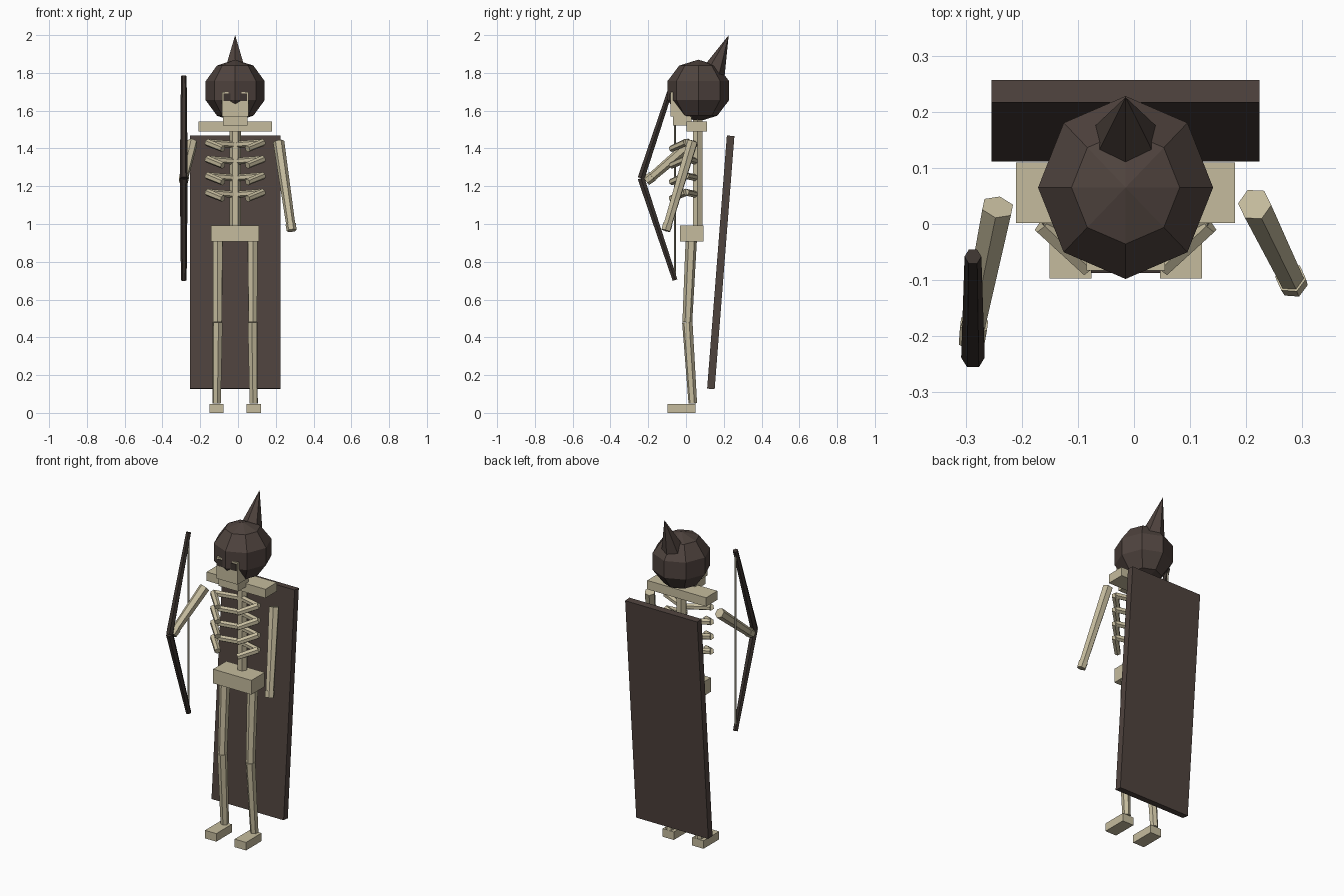
import bpy, bmesh, math
from mathutils import Vector, Matrix

if "Cube" in bpy.data.objects:
    bpy.data.objects.remove(bpy.data.objects["Cube"])

CX = -0.015  # body centre line


def material(name, r, g, b):
    m = bpy.data.materials.new(name)
    m.diffuse_color = (r, g, b, 1)
    m.use_nodes = True
    m.node_tree.nodes["Principled BSDF"].inputs["Base Color"].default_value = m.diffuse_color
    return m


BONE = material("bone", 0.56, 0.50, 0.34)
CLOTH = material("dark brown cloth", 0.078, 0.056, 0.048)
WOOD = material("dark wood", 0.045, 0.034, 0.029)
CORD = material("bow cord", 0.40, 0.37, 0.28)


def finish(name, bm, mat):
    bmesh.ops.recalc_face_normals(bm, faces=bm.faces)
    me = bpy.data.meshes.new(name)
    bm.to_mesh(me)
    bm.free()
    me.materials.append(mat)
    ob = bpy.data.objects.new(name, me)
    bpy.context.collection.objects.link(ob)
    return ob


def box(name, x, y, z, mat):
    """Box given as (min, max) along each axis."""
    bm = bmesh.new()
    bmesh.ops.create_cube(bm, size=1)
    for v in bm.verts:
        v.co = Vector([(a + b) / 2 + c * (b - a) for c, (a, b) in zip(v.co, (x, y, z))])
    return finish(name, bm, mat)


def rod(name, a, b, r1, r2, mat, sides=6, spin=0.0):
    """Tapered prism from point a to point b."""
    a, b = Vector(a), Vector(b)
    d = b - a
    bm = bmesh.new()
    bmesh.ops.create_cone(bm, cap_ends=True, segments=sides, radius1=r1, radius2=r2, depth=d.length)
    m = (Matrix.Translation((a + b) / 2) @ d.to_track_quat('Z', 'Y').to_matrix().to_4x4()
         @ Matrix.Rotation(spin, 4, 'Z'))
    bmesh.ops.transform(bm, matrix=m, verts=bm.verts)
    return finish(name, bm, mat)


# Hood: low-poly ball with a backward-leaning peak
bm = bmesh.new()
bmesh.ops.create_uvsphere(bm, u_segments=8, v_segments=5, radius=0.164)
bmesh.ops.transform(bm, matrix=Matrix.Translation((CX, 0.065, 1.706)) @ Matrix.Diagonal((1, 1.045, 1, 1)),
                    verts=bm.verts)
finish("hood", bm, CLOTH)
rod("hood_peak", (CX, 0.12, 1.74), (CX, 0.226, 2.0), 0.083, 0.0, CLOTH)

# Skull, jaw and eye sockets
box("skull", (CX - 0.07, CX + 0.07), (-0.083, 0.05), (1.57, 1.70), BONE)
box("jaw", (CX - 0.065, CX + 0.065), (-0.07, 0.03), (1.522, 1.572), BONE)
for s, side in ((-1, "left"), (1, "right")):
    xs = sorted((CX + s * 0.018, CX + s * 0.062))
    box(side + "_eye_socket", xs, (-0.087, -0.082), (1.65, 1.69), WOOD)

# Torso
box("shoulder_bar", (CX - 0.195, CX + 0.195), (0.002, 0.11), (1.49, 1.543), BONE)
rod("spine", (CX, 0.062, 0.97), (CX, 0.062, 1.58), 0.03, 0.03, BONE, spin=math.pi / 6)
box("pelvis", (CX - 0.127, CX + 0.127), (-0.033, 0.093), (0.907, 0.992), BONE)

# Ribs, legs and feet on both sides
for s, side in ((-1, "left"), (1, "right")):
    for i in range(4):
        z = 1.42 - i * 0.088
        outer = (CX + s * 0.148, 0.0, z + 0.012)
        rod(f"{side}_back_rib_{i + 1}", (CX, 0.055, z), outer, 0.018, 0.018, BONE)
        rod(f"{side}_front_rib_{i + 1}", outer, (CX + s * 0.065, -0.078, z - 0.022), 0.02, 0.018, BONE)
    hip = (CX + s * 0.092, 0.028, 0.92)
    knee = (CX + s * 0.093, 0.007, 0.48)
    ankle = (CX + s * 0.098, 0.036, 0.05)
    rod(side + "_thigh", hip, knee, 0.03, 0.026, BONE)
    rod(side + "_shin", knee, ankle, 0.028, 0.023, BONE)
    xs = sorted((CX + s * 0.061, CX + s * 0.136))
    box(side + "_foot", xs, (-0.097, 0.05), (0.0, 0.048), BONE)

# Arms: one hanging, one reaching forward to the bow
rod("hanging_arm", (0.215, 0.035, 1.437), (0.281, -0.1, 0.985), 0.03, 0.024, BONE)
rod("hanging_hand", (0.279, -0.096, 1.0), (0.284, -0.107, 0.965), 0.028, 0.026, BONE)
rod("bow_arm", (-0.243, 0.03, 1.43), (-0.287, -0.185, 1.245), 0.03, 0.024, BONE)
rod("bow_hand", (-0.285, -0.178, 1.252), (-0.289, -0.21, 1.228), 0.028, 0.026, BONE)

# Bow
GRIP = (-0.287, -0.238, 1.242)
for z, part in ((1.783, "upper"), (0.703, "lower")):
    rod("bow_" + part + "_limb", GRIP, (-0.287, -0.058, z), 0.021, 0.015, WOOD, spin=math.pi / 6)
rod("bow_string", (-0.287, -0.058, 0.71), (-0.287, -0.058, 1.776), 0.006, 0.006, CORD, 4)

# Cape: thick slab leaning back at the top
cape = box("cape", (CX - 0.239, CX + 0.239), (-0.02, 0.02), (-0.672, 0.672), CLOTH)
cape.data.transform(Matrix.Translation((CX * 0, 0.184, 0.797)) @ Matrix.Rotation(-math.atan(0.078), 4, 'X'))
